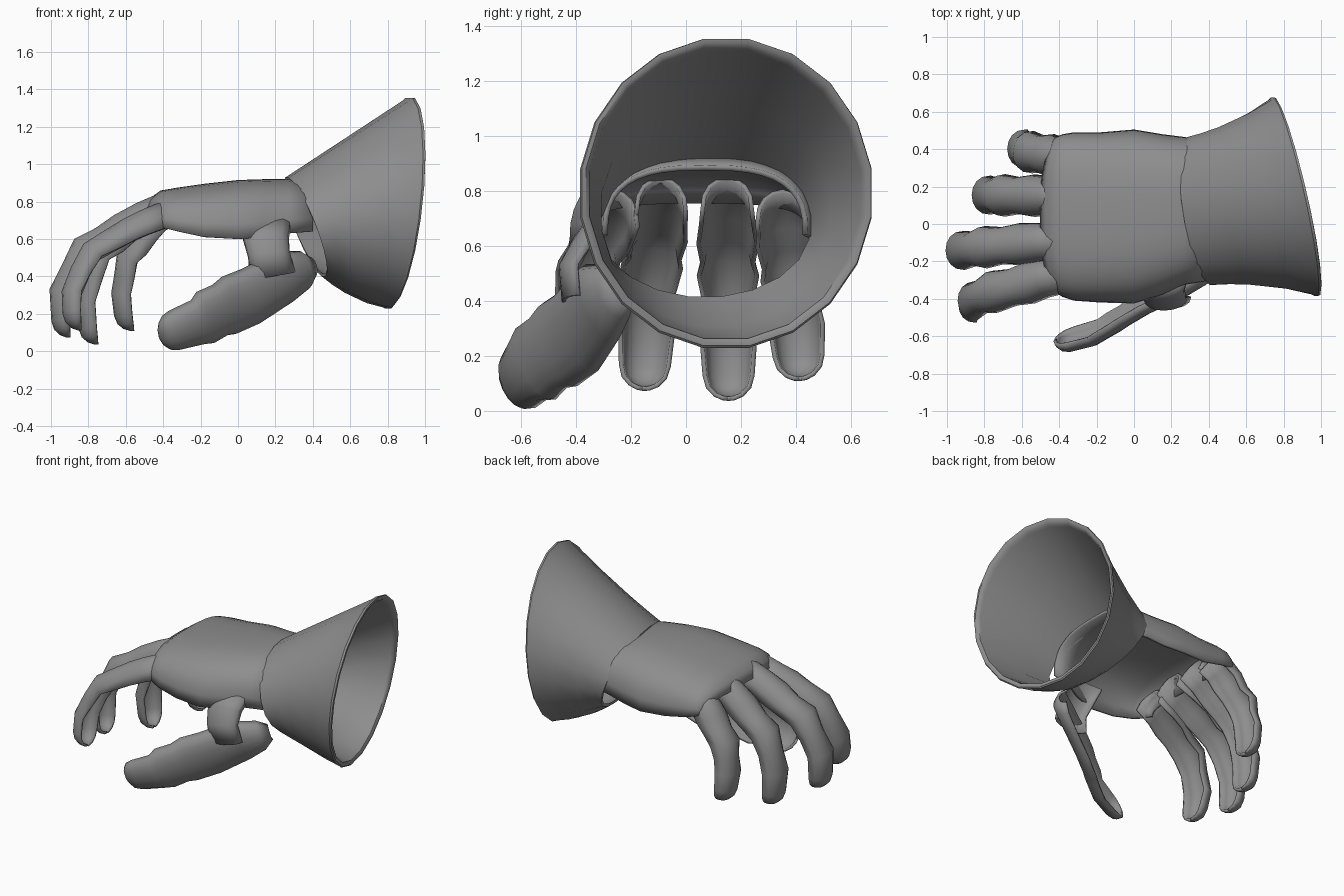
import bpy
import bmesh
from math import sin, cos, pi, radians, copysign
from mathutils import Vector

cube = bpy.data.objects.get("Cube")
if cube:
    bpy.data.objects.remove(cube)

grey = bpy.data.materials.new("steel_grey")
grey.use_nodes = True
colour = (0.27, 0.27, 0.27, 1)
grey.diffuse_color = colour
grey.node_tree.nodes["Principled BSDF"].inputs["Base Color"].default_value = colour


def loft(name, rings, closed=False, wrap=False, thickness=0.0):
    """Skin a list of point rings; optionally give the sheet a wall thickness."""
    bm = bmesh.new()
    rows = [[bm.verts.new(p) for p in ring] for ring in rings]
    n = len(rows[0])
    pairs = list(zip(rows, rows[1:])) + ([(rows[-1], rows[0])] if wrap else [])
    for a, b in pairs:
        for i in range(n if closed else n - 1):
            j = (i + 1) % n
            bm.faces.new((a[i], a[j], b[j], b[i]))
    bmesh.ops.recalc_face_normals(bm, faces=bm.faces)
    mesh = bpy.data.meshes.new(name)
    bm.to_mesh(mesh)
    bm.free()
    mesh.materials.append(grey)
    obj = bpy.data.objects.new(name, mesh)
    bpy.context.collection.objects.link(obj)
    if thickness:
        mod = obj.modifiers.new("wall", "SOLIDIFY")
        mod.thickness = thickness
        mod.offset = 0
    bpy.ops.object.select_all(action="DESELECT")
    obj.select_set(True)
    bpy.context.view_layer.objects.active = obj
    bpy.ops.object.shade_smooth_by_angle(angle=radians(40))


def half_shell(name, ridge, widths, depths, side, tip=0.0):
    """Open-bottomed trough below a ridge line, with an optional rounded tip."""
    pts = [Vector(p) for p in ridge]
    rings = []

    def section(rim, s, inward, w, d):
        rings.append([rim + s * w * cos(pi * k / 8) - inward * d * max(sin(pi * k / 8), 0) ** 0.8
                      for k in range(9)])

    for i, (p, w) in enumerate(zip(pts, widths)):
        t = (pts[min(i + 1, len(pts) - 1)] - pts[max(i - 1, 0)]).normalized()
        s = Vector(side)
        s = (s - t * s.dot(t)).normalized()
        inward = t.cross(s)
        depth = depths[0] + (depths[1] - depths[0]) * i / (len(pts) - 1)
        d = depth * min(1, w / 0.085)
        rim = p + inward * depth
        section(rim, s, inward, w, d)
    if tip:
        for a in (30, 55, 75, 86):
            c = cos(radians(a))
            section(rim + t * tip * sin(radians(a)), s, inward, w * c, d * c)
    loft(name, rings, thickness=0.016)


# flared cuff: slanted wrist ring blended to a slanted wide ring, with a rounded lip
def cuff_ring(t, inset):
    ring = []
    for k in range(20):
        a = 2 * pi * (k + 0.5) / 20
        c, s = cos(a), sin(a)
        wrist = Vector((0.36 - 0.06 * c - 0.10 * s,
                        0.07 + (0.40 - inset) * c, 0.663 + (0.268 - inset) * s))
        mouth = Vector((0.868 - 0.12 * c + 0.06 * s,
                        0.147 + (0.538 - inset) * c, 0.795 + (0.57 - inset) * s))
        p = wrist.lerp(mouth, t)
        p.y -= 0.1 * c * t * (1 - t)
        p.z += 0.12 * min(s, 0) * t * (1 - t)
        ring.append(p)
    return ring


wall = [(0, 0), (0.15, 0), (0.35, 0), (0.7, 0), (0.95, 0), (0.98, -0.004), (1, 0.005),
        (1, 0.02), (0.98, 0.03), (0.95, 0.028), (0.5, 0.022), (0, 0.018)]
loft("cuff", [cuff_ring(t, i) for t, i in wall], closed=True, wrap=True)

# back of the hand: x, middle y, half width, top z, edge z, sweep-back of the edges
hand_sections = [
    (0.40, 0.07, 0.365, 0.885, 0.64, 0), (0.27, 0.07, 0.385, 0.91, 0.63, 0),
    (0.15, 0.05, 0.42, 0.91, 0.61, 0), (0.0, 0.04, 0.455, 0.905, 0.60, 0),
    (-0.18, 0.035, 0.445, 0.885, 0.61, 0), (-0.32, 0.04, 0.44, 0.865, 0.64, 0),
    (-0.41, 0.045, 0.425, 0.85, 0.655, 0.03), (-0.465, 0.05, 0.405, 0.81, 0.665, 0.05),
    (-0.495, 0.05, 0.385, 0.76, 0.67, 0.06)]
hand = []
for x, my, hw, top, edge, sweep in hand_sections:
    ring = []
    for k in range(21):
        a = pi * k / 20
        c = cos(a)
        ring.append((x + sweep * c * c, my + hw * copysign(abs(c) ** 0.72, c),
                     edge + (top - edge) * max(sin(a), 0) ** 0.72))
    hand.append(ring)
loft("hand_plate", hand, thickness=0.02)

# fingers: base y, tip y, ridge points (x, z)
fingers = {
    "index_finger": (-0.265, -0.435, [(-0.39, 0.80), (-0.52, 0.745), (-0.61, 0.70), (-0.70, 0.645),
                                      (-0.82, 0.57), (-0.885, 0.45), (-0.935, 0.32), (-0.93, 0.20)]),
    "middle_finger": (-0.09, -0.15, [(-0.40, 0.845), (-0.54, 0.785), (-0.66, 0.72), (-0.76, 0.65),
                                     (-0.87, 0.595), (-0.935, 0.46), (-1.0, 0.33), (-0.99, 0.16)]),
    "ring_finger": (0.15, 0.155, [(-0.40, 0.845), (-0.51, 0.78), (-0.61, 0.70), (-0.69, 0.62),
                                  (-0.78, 0.55), (-0.825, 0.41), (-0.86, 0.27), (-0.845, 0.12)]),
    "little_finger": (0.35, 0.41, [(-0.39, 0.80), (-0.47, 0.745), (-0.53, 0.67), (-0.58, 0.59),
                                   (-0.64, 0.52), (-0.655, 0.41), (-0.67, 0.31), (-0.655, 0.19)]),
}
finger_widths = [0.09, 0.096, 0.106, 0.092, 0.106, 0.084, 0.097, 0.087]
for name, (y0, y1, line) in fingers.items():
    ridge = [(x, y0 + (y1 - y0) * i / (len(line) - 1), z) for i, (x, z) in enumerate(line)]
    half_shell(name, ridge, finger_widths, (0.135, 0.09), (0, 1, 0), tip=0.085)

# thumb and the strap that hangs it from the hand
half_shell("thumb",
           [(0.44, -0.27, 0.44), (0.39, -0.31, 0.42), (0.28, -0.37, 0.38), (0.10, -0.45, 0.275),
            (-0.01, -0.515, 0.23), (-0.06, -0.55, 0.205), (-0.14, -0.595, 0.165),
            (-0.19, -0.625, 0.135), (-0.32, -0.66, 0.09)],
           [0.05, 0.10, 0.145, 0.158, 0.16, 0.142, 0.148, 0.124, 0.108], (0.085, 0.075),
           (-0.4, -0.5, 0.9), tip=0.08)
half_shell("thumb_strap",
           [(0.15, -0.34, 0.71), (0.15, -0.40, 0.63), (0.165, -0.455, 0.53), (0.185, -0.445, 0.40)],
           [0.13, 0.115, 0.105, 0.115], (0.06, 0.06), (-1, 0, 0))
